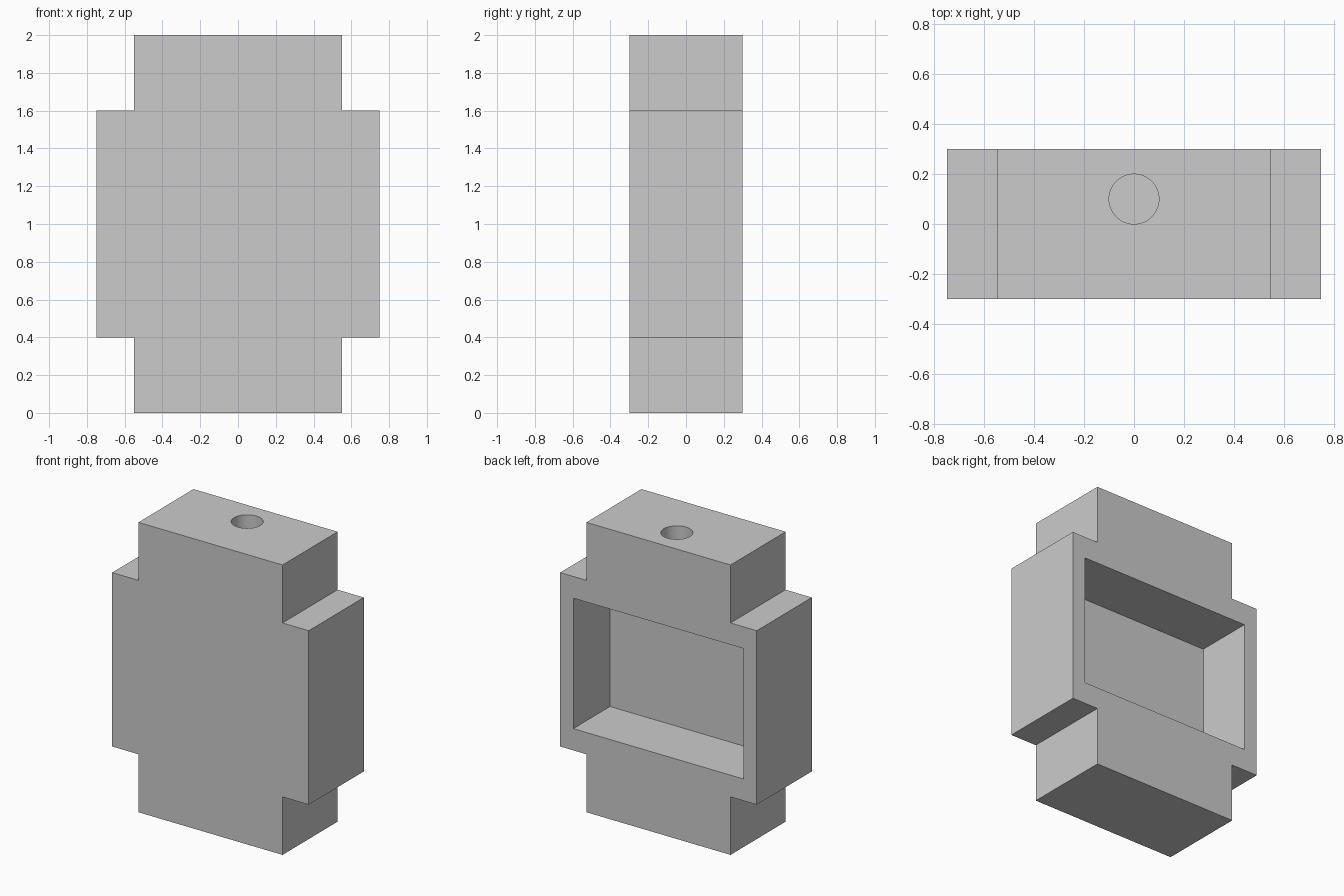
import bpy
import bmesh

# Remove the default cube only
cube = bpy.data.objects.get("Cube")
if cube:
    bpy.data.objects.remove(cube, do_unlink=True)

grey = bpy.data.materials.new("light grey")
grey.use_nodes = True
colour = (0.6, 0.6, 0.6, 1.0)
grey.diffuse_color = colour
grey.node_tree.nodes["Principled BSDF"].inputs["Base Color"].default_value = colour


def finish(name, bm):
    """Turn a bmesh into a named grey object."""
    bmesh.ops.recalc_face_normals(bm, faces=bm.faces)
    mesh = bpy.data.meshes.new(name)
    bm.to_mesh(mesh)
    bm.free()
    mesh.materials.append(grey)
    obj = bpy.data.objects.new(name, mesh)
    bpy.context.collection.objects.link(obj)
    return obj


def extruded_profile(name, points, y0, y1):
    """Extrude an x-z outline from y0 to y1."""
    bm = bmesh.new()
    face = bm.faces.new([bm.verts.new((x, y0, z)) for x, z in points])
    result = bmesh.ops.extrude_face_region(bm, geom=[face])
    verts = [v for v in result["geom"] if isinstance(v, bmesh.types.BMVert)]
    bmesh.ops.translate(bm, verts=verts, vec=(0, y1 - y0, 0))
    return finish(name, bm)


# Stepped housing: right half of the outline, mirrored to the left
half = [(0.55, 0), (0.55, 0.4), (0.75, 0.4), (0.75, 1.6), (0.55, 1.6), (0.55, 2)]
outline = half + [(-x, z) for x, z in reversed(half)]
housing = extruded_profile("housing", outline, -0.3, 0.3)

# Rectangular pocket in the back
pocket = [(-0.65, 0.55), (0.65, 0.55), (0.65, 1.45), (-0.65, 1.45)]
pocket_cutter = extruded_profile("pocket_cutter", pocket, -0.1, 0.5)

# Blind round hole in the top
bm = bmesh.new()
bmesh.ops.create_cone(bm, cap_ends=True, segments=64, radius1=0.1, radius2=0.1, depth=0.8)
bmesh.ops.translate(bm, verts=bm.verts, vec=(0, 0.1, 2))
hole_cutter = finish("hole_cutter", bm)

# Cut both out of the housing and apply
for cutter in (pocket_cutter, hole_cutter):
    cut = housing.modifiers.new(cutter.name, 'BOOLEAN')
    cut.operation = 'DIFFERENCE'
    cut.solver = 'EXACT'
    cut.object = cutter
    cutter.hide_render = True

bpy.ops.object.select_all(action='DESELECT')
bpy.context.view_layer.objects.active = housing
housing.select_set(True)
for cutter in (pocket_cutter, hole_cutter):
    bpy.ops.object.modifier_apply(modifier=cutter.name)
    bpy.data.objects.remove(cutter, do_unlink=True)
bpy.ops.object.shade_smooth_by_angle()
